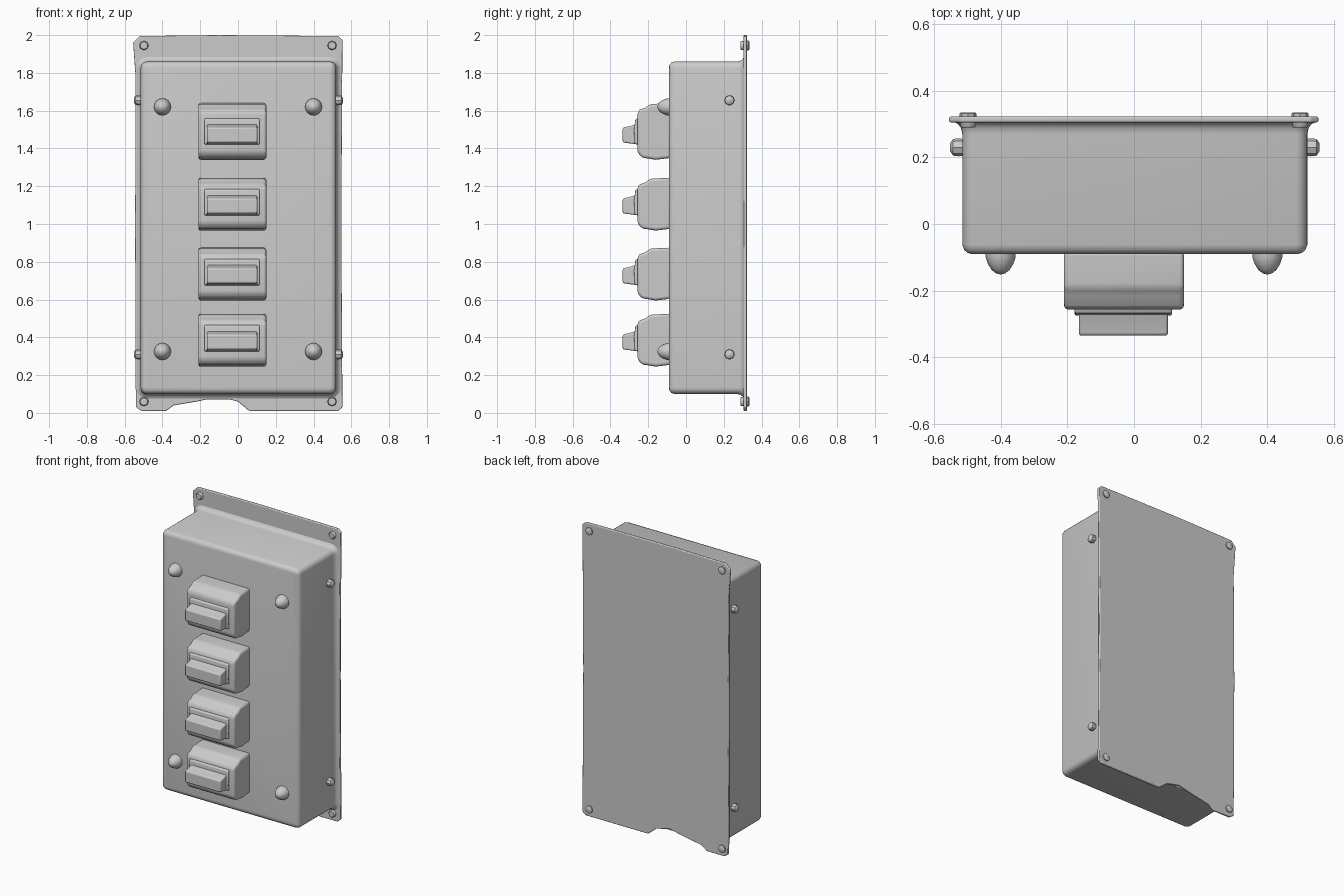
import bpy, bmesh, math
from mathutils import Vector, Matrix

if "Cube" in bpy.data.objects:
    bpy.data.objects.remove(bpy.data.objects["Cube"])

GREY = (0.6, 0.6, 0.6, 1)
metal = bpy.data.materials.new("grey_metal")
metal.use_nodes = True
metal.diffuse_color = GREY
metal.node_tree.nodes["Principled BSDF"].inputs["Base Color"].default_value = GREY


def finish(name, bm, bevel=0, segments=3):
    """Turn a bmesh into a smooth shaded object with optional rounded edges."""
    bmesh.ops.recalc_face_normals(bm, faces=bm.faces)
    mesh = bpy.data.meshes.new(name)
    bm.to_mesh(mesh)
    bm.free()
    obj = bpy.data.objects.new(name, mesh)
    bpy.context.collection.objects.link(obj)
    mesh.materials.append(metal)
    if bevel:
        mod = obj.modifiers.new("rounded_edges", "BEVEL")
        mod.width, mod.segments = bevel, segments
        mod.limit_method, mod.angle_limit = "ANGLE", math.radians(35)
    bpy.ops.object.select_all(action="DESELECT")
    obj.select_set(True)
    bpy.context.view_layer.objects.active = obj
    bpy.ops.object.shade_smooth_by_angle(angle=math.radians(40))
    return obj


def prism(name, points, direction, bevel):
    """Extrude a closed outline along a direction."""
    bm = bmesh.new()
    face = bm.faces.new([bm.verts.new(p) for p in points])
    ext = bmesh.ops.extrude_face_region(bm, geom=[face])["geom"]
    moved = [v for v in ext if isinstance(v, bmesh.types.BMVert)]
    bmesh.ops.translate(bm, verts=moved, vec=direction)
    if not face.is_valid or len(bm.faces) < len(points) + 2:
        bm.faces.new([v for v in bm.verts if v not in moved])
    return finish(name, bm, bevel)


def loft(name, sections, ring):
    """Join rings made by ring(section) and cap both ends."""
    bm = bmesh.new()
    loops = [[bm.verts.new(p) for p in ring(*s)] for s in sections]
    n = len(loops[0])
    for a, b in zip(loops, loops[1:]):
        for i in range(n):
            j = (i + 1) % n
            bm.faces.new((a[i], a[j], b[j], b[i]))
    bm.faces.new(loops[0])
    bm.faces.new(loops[-1])
    return finish(name, bm)


def rounded_rect(y, grow):
    """Ring of the enclosure at depth y, grown outward from its walls."""
    radius = 0.035 + max(grow, -0.02)
    hx, hz = 0.5175 + grow - radius, 0.88 + grow - radius
    points = []
    for k, (sx, sz) in enumerate(((1, 1), (-1, 1), (-1, -1), (1, -1))):
        for step in range(6):
            a = math.radians(90 * k + 18 * step)
            points.append((0.0025 + sx * hx + radius * math.cos(a), y,
                           0.98 + sz * hz + radius * math.sin(a)))
    return points


def stud(name, base, axis, profile, sides):
    """Lathe a (distance, radius) profile around an axis."""
    turn = Vector((0, 0, 1)).rotation_difference(Vector(axis)).to_matrix()
    origin = Vector(base)

    def ring(d, r):
        angles = [math.tau * i / sides for i in range(sides)]
        return [origin + turn @ Vector((r * math.cos(a), r * math.sin(a), d)) for a in angles]
    return loft(name, profile, ring)


# Enclosure with a rounded front and a flare into the mounting plate
loft("enclosure", [(-0.09, -0.03), (-0.087, -0.017), (-0.078, -0.006), (-0.062, 0),
                   (0.27, 0), (0.288, 0.004), (0.3, 0.013), (0.307, 0.028)], rounded_rect)

# Mounting plate with a torn lower edge
outline = [(-0.54, 0.03), (-0.51, 0.01), (-0.38, 0.01), (-0.34, 0.04), (-0.22, 0.06),
           (-0.1, 0.085), (0, 0.06), (0.06, 0.01), (0.53, 0.01), (0.553, 0.03),
           (0.547, 1), (0.553, 1.975), (0.53, 1.995), (-0.1, 2), (-0.52, 1.995),
           (-0.555, 1.96), (-0.54, 1.75), (-0.545, 1)]
prism("mounting_plate", [(x, 0.305, z) for x, z in outline], (0, 0.017, 0), 0.005)

# Fasteners: front knobs, side screws and plate bolts
knob = [(-0.02, 0.045), (0.01, 0.045), (0.03, 0.038), (0.048, 0.027), (0.058, 0.014), (0.061, 0.003)]
screw = [(-0.02, 0.022), (0.01, 0.027), (0.028, 0.025), (0.037, 0.012)]
bolt = [(-0.032, 0.02), (-0.028, 0.024), (0.01, 0.026), (0.014, 0.02)]
for side, sx in (("left", 1), ("right", -1)):
    for level, zk, zs, zb in (("upper", 1.62, 1.655, 1.945), ("lower", 0.325, 0.31, 0.06)):
        tag = f"{level}_{side}"
        stud("front_knob_" + tag, (0.4 * sx, -0.09, zk), (0, -1, 0), knob, 16)
        stud("side_screw_" + tag, (0.0025 + 0.517 * sx, 0.23, zs), (sx, 0, 0), screw, 8)
        stud("plate_bolt_" + tag, (0.498 * sx, 0.321, zb), (0, 1, 0), bolt, 8)

# Column of four breaker switches
for number, z in enumerate((1.34, 0.965, 0.595, 0.245), 1):
    h = 0.3 if number == 1 else 0.28
    body = [(-0.08, 0.01), (-0.16, 0), (-0.235, 0.012), (-0.257, 0.04), (-0.257, h - 0.05),
            (-0.245, h - 0.035), (-0.215, h - 0.025), (-0.19, h - 0.005), (-0.08, h)]
    prism(f"breaker_body_{number}", [(-0.21, y, z + dz) for y, dz in body], (0.36, 0, 0), 0.014)
    collar = [(-0.24, 0.075), (-0.272, 0.085), (-0.275, 0.16), (-0.268, 0.215), (-0.24, 0.225)]
    prism(f"lever_collar_{number}", [(-0.178, y, z + dz) for y, dz in collar], (0.292, 0, 0), 0.006)
    lever = [(-0.25, 0.08), (-0.335, 0.092), (-0.335, 0.17), (-0.29, 0.18), (-0.25, 0.195)]
    prism(f"lever_{number}", [(-0.165, y, z + dz) for y, dz in lever], (0.267, 0, 0), 0.008)
